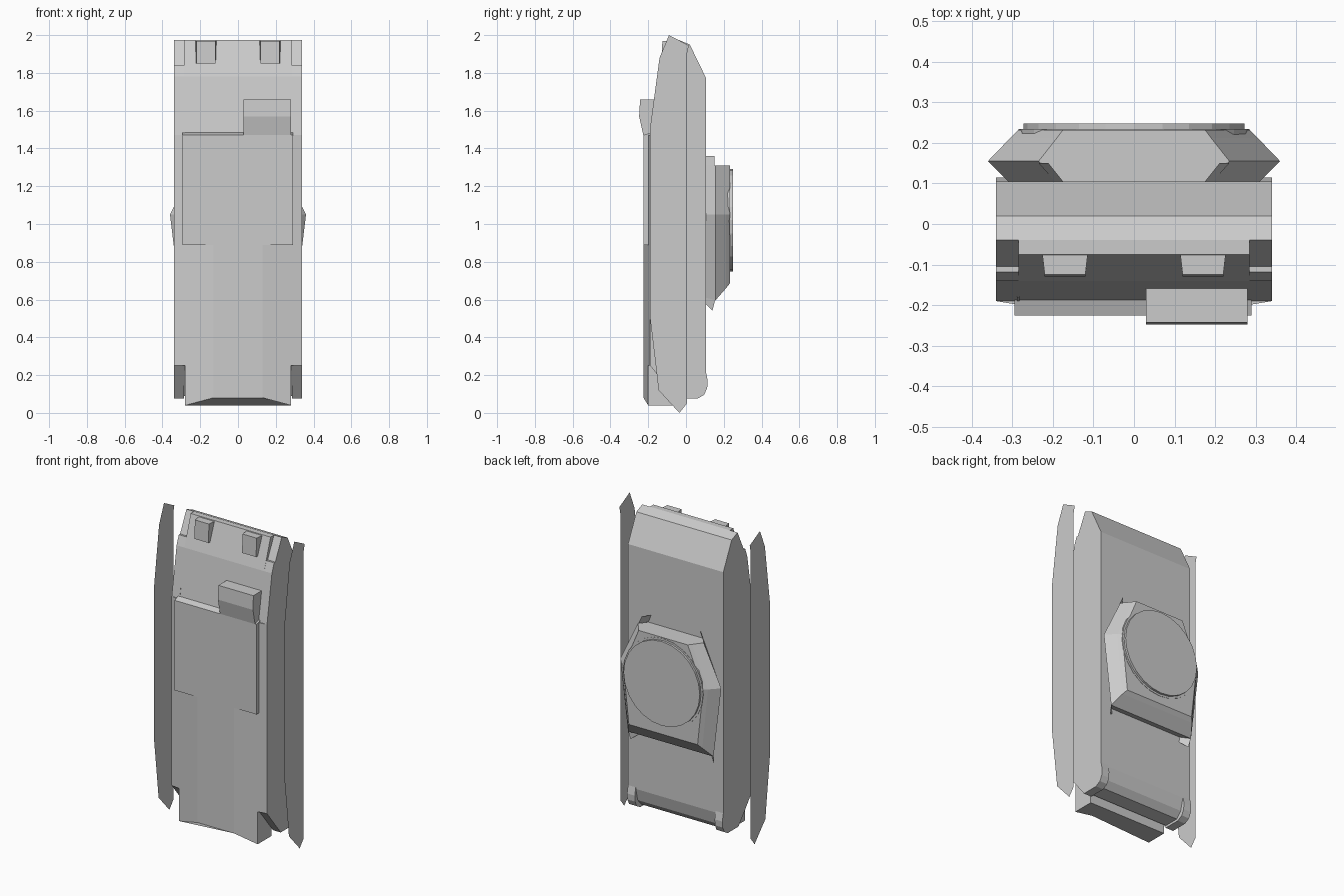
import bpy, bmesh, math


def make(name, verts, faces):
    me = bpy.data.meshes.new(name)
    me.from_pydata(verts, [], faces)
    bm = bmesh.new()
    bm.from_mesh(me)
    bmesh.ops.recalc_face_normals(bm, faces=bm.faces)
    bm.to_mesh(me)
    bm.free()
    ob = bpy.data.objects.new(name, me)
    bpy.context.collection.objects.link(ob)
    return ob


def mirror(ob):
    m = ob.modifiers.new("mirror", "MIRROR")
    m.use_axis[0] = True
    return ob


def loft(name, rings):
    """Skin a stack of equal-length rings and cap both ends."""
    n = len(rings[0])
    verts = [p for r in rings for p in r]
    faces = [[k * n + i, k * n + (i + 1) % n, (k + 1) * n + (i + 1) % n, (k + 1) * n + i]
             for k in range(len(rings) - 1) for i in range(n)]
    faces += [list(range(n)), list(range(len(verts) - n, len(verts)))]
    return make(name, verts, faces)


def prism(name, profile, x0, x1):
    """Extrude a (y, z) profile along x."""
    return loft(name, [[(x, y, z) for y, z in profile] for x in (x0, x1)])


def disc(name, r, y0, y1, cz, n=24):
    ring = [(r * math.cos(2 * math.pi * i / n), cz + r * math.sin(2 * math.pi * i / n))
            for i in range(n)]
    return loft(name, [[(x, y, z) for x, z in ring] for y in (y0, y1)])


# Hull centre and its side fenders
prism("hull", [(0.105, 1.775), (0.02, 1.95), (-0.04, 1.975), (-0.075, 1.975),
               (-0.14, 1.78), (-0.19, 1.47), (-0.19, 0.25), (-0.05, 0.09),
               (0.05, 0.09), (0.085, 0.13), (0.105, 0.21)], -0.285, 0.285)
mirror(prism("fender", [(0.105, 1.775), (0.02, 1.95), (-0.04, 1.975), (-0.105, 1.84),
                        (-0.118, 1.84), (-0.14, 1.78), (-0.19, 1.47), (-0.19, 0.25),
                        (-0.05, 0.075), (0.06, 0.075), (0.095, 0.095), (0.112, 0.13),
                        (0.115, 0.17), (0.105, 0.22)], 0.285, 0.34))

# Flat thin side skirts standing clear of the hull
skirt = [(-0.09, 2.0), (0.015, 1.945), (0.005, 1.9), (0.005, 0.05), (-0.035, 0.0),
         (-0.145, 0.12), (-0.16, 0.25), (-0.19, 0.5), (-0.19, 1.51), (-0.14, 1.88)]
mirror(make("side_skirt", [(0.465, y, z) for y, z in skirt], [list(range(len(skirt)))]))

# Belly with gently sloped flanks and a chamfered lower end
low = [(-0.28, -0.06), (-0.28, -0.2), (-0.13, -0.225),
       (0.13, -0.225), (0.28, -0.2), (0.28, -0.06)]
loft("belly_end", [[(x, y, 0.08 if y < -0.21 else 0.04) for x, y in low],
                   [(x, y, 0.25) for x, y in low]])
high = [(-0.34, -0.19), (-0.13, -0.225), (0.13, -0.225), (0.34, -0.19)]
loft("belly", [[(x, y, z) for x, y in high] for z in (0.25, 1.47)])

# Raised front plate, box and thin post
prism("front_plate", [(-0.17, 1.49), (-0.226, 1.47), (-0.226, 0.89), (-0.19, 0.89)],
      -0.295, 0.29)
prism("front_box", [(-0.155, 1.66), (-0.243, 1.66), (-0.248, 1.57), (-0.226, 1.47),
                    (-0.18, 1.47)], 0.03, 0.28)
prism("thin_post", [(-0.17, 1.54), (-0.18, 1.54), (-0.19, 1.48), (-0.17, 1.48)],
      -0.288, -0.282)

# Tapered blocks on the upper front edge
loft_top = [(0.11, -0.04), (0.12, -0.125), (0.22, -0.125), (0.23, -0.04)]
mirror(loft("upper_block", [[(x, y, 1.97) for x, y in loft_top],
                            [(x, y - 0.005, 1.85) for x, y in loft_top]]))


# Six-sided turret: flares out from the hull, then tapers
def hexagon(y, xt, xm, xb, zb, zt=1.31):
    return [(-xt, y, zt), (xt, y, zt), (xm, y, 1.05),
            (xb, y, zb), (-xb, y, zb), (-xm, y, 1.05)]


low_hex = hexagon(0.105, 0.195, 0.31, 0.26, 0.61)
mid_hex = hexagon(0.155, 0.235, 0.36, 0.305, 0.595)
loft("turret", [low_hex, mid_hex, hexagon(0.212, 0.19, 0.305, 0.265, 0.66),
                hexagon(0.232, 0.175, 0.285, 0.245, 0.685)])

# Thin fins continuing the turret's lower flanks past its corners
mirror(make("turret_fin_upper", [(0.195, 0.105, 1.31), (0.235, 0.15, 1.31),
                                 (0.211, 0.15, 1.36), (0.175, 0.105, 1.36)], [[0, 1, 2, 3]]))
mirror(make("turret_fin_lower", [(0.26, 0.105, 0.61), (0.305, 0.155, 0.6),
                                 (0.298, 0.14, 0.54), (0.256, 0.105, 0.575)], [[0, 1, 2, 3]]))

# Round drum and cover on the turret
disc("turret_drum", 0.285, 0.21, 0.234, 1.02)
disc("turret_cover", 0.272, 0.23, 0.248, 1.02)
